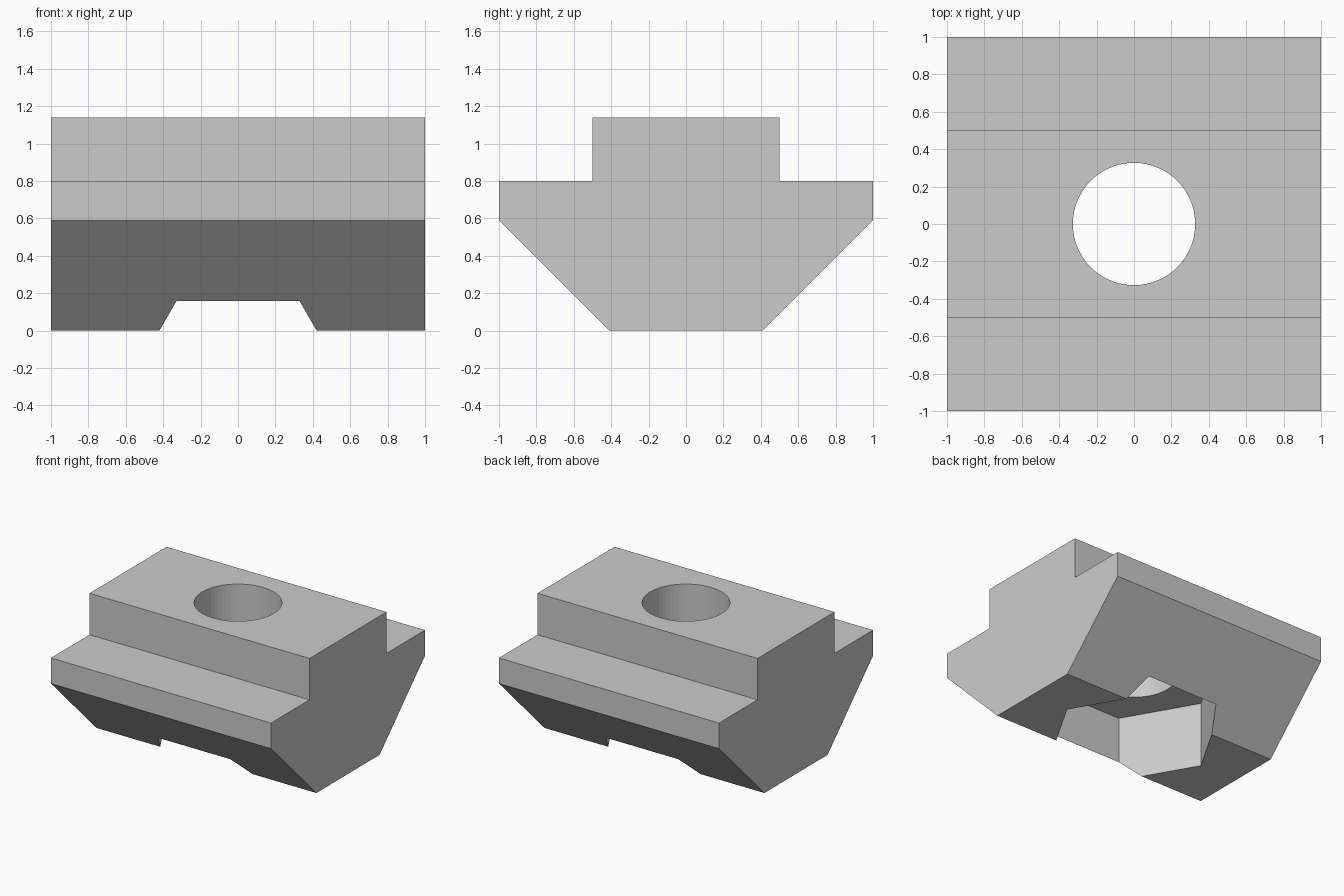
import bpy
import bmesh
import math

cube = bpy.data.objects.get("Cube")
if cube:
    bpy.data.objects.remove(cube, do_unlink=True)

HALF = 1.0          # half length of the nut
HEX_RADIUS = 0.657  # corner radius of the pocket
HEX_DEPTH = 0.54
BORE_RADIUS = 0.327

grey = bpy.data.materials.new("plain grey")
grey.use_nodes = True
colour = (0.6, 0.6, 0.6, 1)
grey.diffuse_color = colour
grey.node_tree.nodes["Principled BSDF"].inputs["Base Color"].default_value = colour

# T-shaped body: half profile (y, z), mirrored, then extruded along x
half = [(0.41, 0), (1, 0.59), (1, 0.8), (0.5, 0.8), (0.5, 1.14)]
profile = half + [(-y, z) for y, z in reversed(half)]
bm = bmesh.new()
end = bm.faces.new([bm.verts.new((-HALF, y, z)) for y, z in profile])
side = bmesh.ops.extrude_face_region(bm, geom=[end])["geom"]
bmesh.ops.translate(bm, vec=(2 * HALF, 0, 0),
                    verts=[v for v in side if isinstance(v, bmesh.types.BMVert)])
bmesh.ops.recalc_face_normals(bm, faces=bm.faces)
mesh = bpy.data.meshes.new("slot_nut_body")
bm.to_mesh(mesh)
bm.free()
mesh.materials.append(grey)
body = bpy.data.objects.new("slot_nut_body", mesh)
bpy.context.collection.objects.link(body)


def cut(name, sides, radius, bottom, top, turn=0):
    """Cut an upright prism out of the body."""
    bpy.ops.mesh.primitive_cylinder_add(
        vertices=sides, radius=radius, depth=top - bottom,
        location=(0, 0, (top + bottom) / 2), rotation=(0, 0, turn))
    cutter = bpy.context.object
    cutter.name = name
    cutter.hide_render = True
    cutter.data.materials.append(grey)
    mod = body.modifiers.new(name, "BOOLEAN")
    mod.operation = "DIFFERENCE"
    mod.solver = "EXACT"
    mod.object = cutter
    bpy.context.view_layer.objects.active = body
    bpy.ops.object.modifier_apply(modifier=mod.name)
    bpy.data.objects.remove(cutter, do_unlink=True)


# Hexagonal pocket from below, corners pointing along x
cut("hex_pocket", 6, HEX_RADIUS, -0.3, HEX_DEPTH, math.radians(30))
# Round bore through the top
cut("bolt_bore", 64, BORE_RADIUS, 0.3, 1.5)
